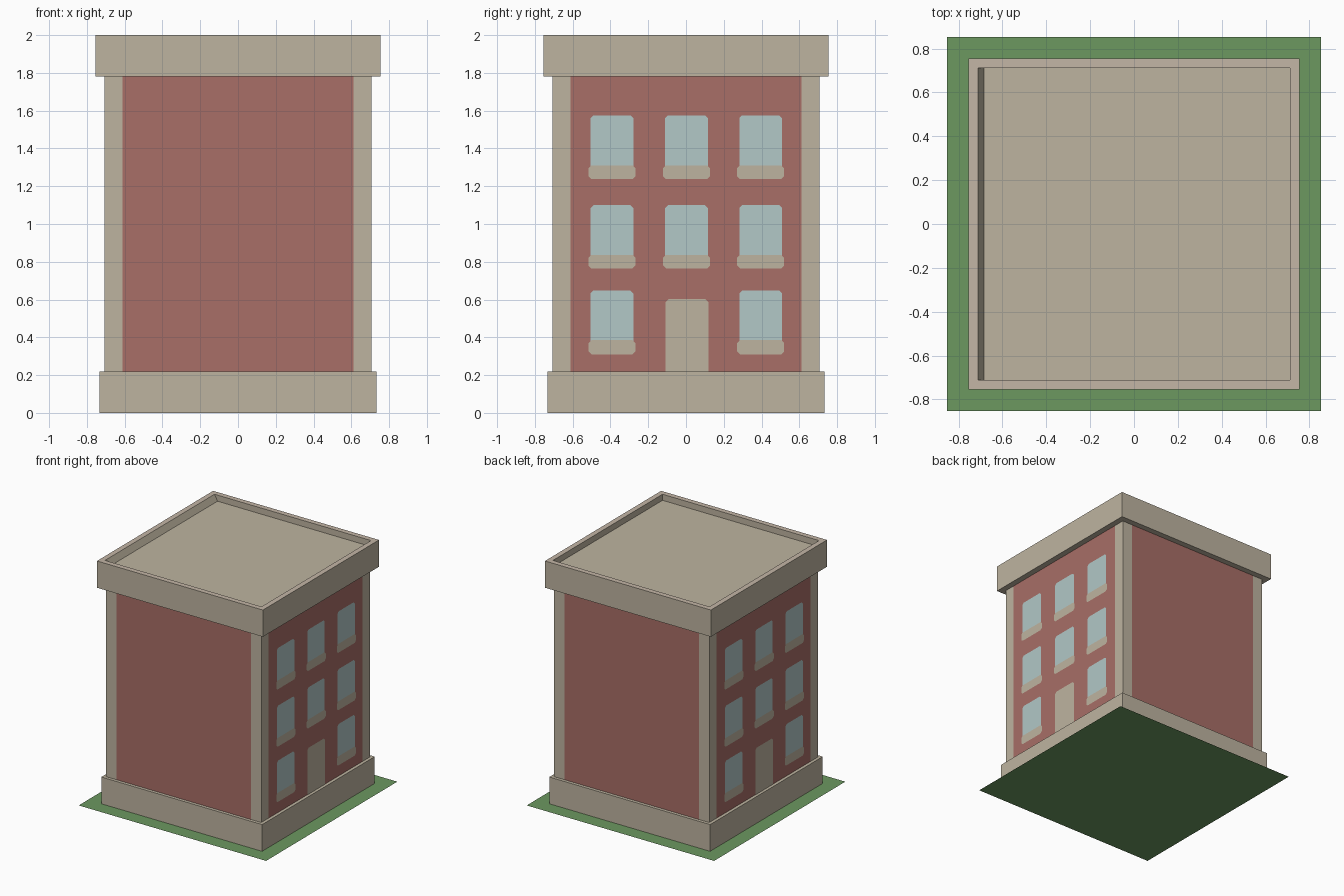
import bpy, bmesh

if "Cube" in bpy.data.objects:
    bpy.data.objects.remove(bpy.data.objects["Cube"])


def material(name, rgb):
    # sRGB 0-255 to linear
    lin = [((c / 255 + 0.055) / 1.055) ** 2.4 for c in rgb]
    m = bpy.data.materials.new(name)
    m.diffuse_color = (*lin, 1.0)
    m.use_nodes = True
    m.node_tree.nodes["Principled BSDF"].inputs["Base Color"].default_value = m.diffuse_color
    return m


STONE = material("beige_stone", (190, 180, 160))
RIM = material("pale_rim", (196, 182, 166))
BRICK = material("red_brick", (168, 110, 103))
GLASS = material("pale_glass", (178, 200, 199))
GRASS = material("grass_green", (108, 152, 96))


def finish(name, bm, *mats):
    me = bpy.data.meshes.new(name)
    bm.to_mesh(me)
    bm.free()
    for m in mats:
        me.materials.append(m)
    ob = bpy.data.objects.new(name, me)
    bpy.context.collection.objects.link(ob)
    return ob


def square(r, z, x_min=None):
    x0 = -r if x_min is None else x_min
    return [(x0, -r, z), (r, -r, z), (r, r, z), (x0, r, z)]


def shell(name, rings, mats, rule=lambda f: 0, cap=False):
    # Skin between successive counter-clockwise rings
    bm = bmesh.new()
    loops = [[bm.verts.new(p) for p in ring] for ring in rings]
    for a, b in zip(loops, loops[1:]):
        n = len(a)
        for i in range(n):
            j = (i + 1) % n
            bm.faces.new((a[i], a[j], b[j], b[i]))
    if cap:
        bm.faces.new(loops[-1])
    bm.normal_update()
    for f in bm.faces:
        f.material_index = rule(f)
    return finish(name, bm, *mats)


# Lawn and plinth
shell("lawn", [square(0.853, 0)], [GRASS], cap=True)
shell("plinth", [square(0.732, 0), square(0.732, 0.22), square(0.705, 0.22)], [STONE])

# Walls: brick panels between stone corner strips
W, P = 0.706, 0.612


def wall_ring(z):
    pts = []
    x, y = 1, 0
    for _ in range(4):
        for t in (-W, -P, P):
            pts.append((x * W - y * t, y * W + x * t, z))
        x, y = -y, x
    return pts


def is_brick(f):
    c = f.calc_center_median()
    return int(min(abs(c.x), abs(c.y)) < 0.1)


shell("walls", [wall_ring(0.22), wall_ring(1.78)], [STONE, BRICK], is_brick)

# Cornice with sunken roof
shell("cornice_and_roof",
      [square(W, 1.78), square(0.755, 1.78), square(0.755, 2.0),
       square(0.712, 2.0), square(0.712, 1.95, -0.685)],
      [STONE, RIM],
      lambda f: int(f.normal.z > 0.9 and f.calc_center_median().z > 1.98), cap=True)


def plates(name, rects, mat, depth, cut_bottom=True, c=0.015):
    # Flat corner-cut plates on both window sides
    bm = bmesh.new()
    for side in (1, -1):
        for y0, y1, z0, z1 in rects:
            pts = [(y1, z1 - c), (y1 - c, z1), (y0 + c, z1), (y0, z1 - c)]
            if cut_bottom:
                pts = [(y0 + c, z0), (y1 - c, z0), (y1, z0 + c)] + pts + [(y0, z0 + c)]
            else:
                pts = [(y0, z0), (y1, z0)] + pts
            bm.faces.new([bm.verts.new((side * (W + depth), side * y, z)) for y, z in pts])
    return finish(name, bm, mat)


# Windows, sills and doors
glass, sills = [], []
for row, (z_sill, z_glass, z_top) in enumerate(
        [(0.31, 0.385, 0.648), (0.765, 0.837, 1.10), (1.237, 1.31, 1.575)]):
    for y in (-0.392, 0.003, 0.395):
        if row == 0 and abs(y) < 0.1:
            continue
        glass.append((y - 0.113, y + 0.113, z_glass - 0.02, z_top))
        sills.append((y - 0.124, y + 0.124, z_sill, z_glass))
plates("window_glass", glass, GLASS, 0.002)
plates("window_sills", sills, STONE, 0.004)
plates("doors", [(-0.108, 0.118, 0.22, 0.602)], STONE, 0.002, cut_bottom=False)
